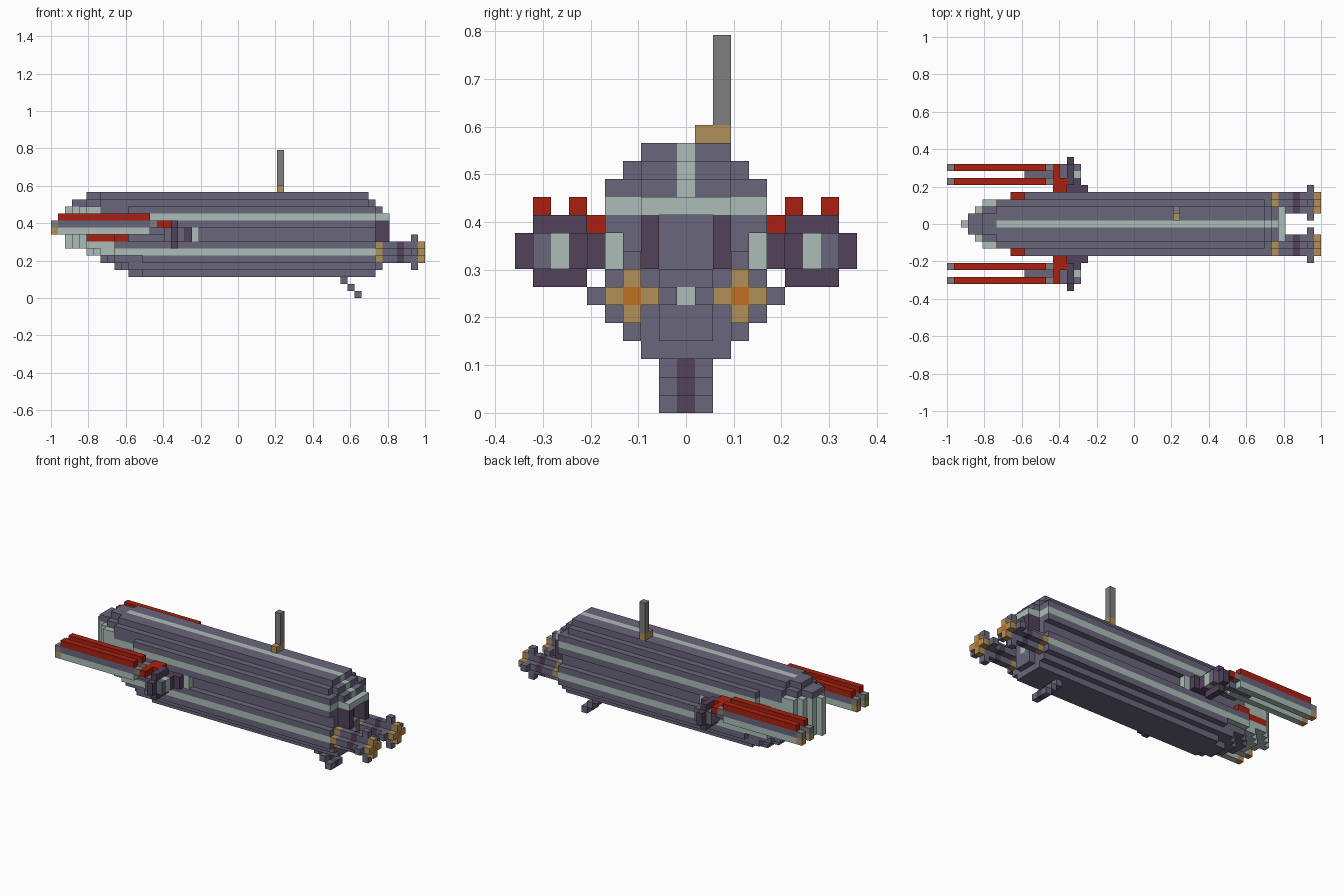
import bpy, bmesh, math

if "Cube" in bpy.data.objects:
    bpy.data.objects.remove(bpy.data.objects["Cube"])

U = 2 / 53          # edge of one cube
SIDES = (-1, 1)

def linear(c):
    c /= 255
    return c / 12.92 if c <= 0.04045 else ((c + 0.055) / 1.055) ** 2.4

COLOURS = {"slate": (106, 102, 124), "mint": (172, 190, 184), "red": (170, 32, 16),
           "plum": (82, 66, 90), "brass": (176, 144, 88), "grey": (126, 126, 126),
           "orange": (192, 112, 32)}
MATS, INDEX = [], {}
for name, rgb in COLOURS.items():
    m = bpy.data.materials.new(name)
    m.diffuse_color = (*[linear(c) for c in rgb], 1)
    m.use_nodes = True
    m.node_tree.nodes["Principled BSDF"].inputs["Base Color"].default_value = m.diffuse_color
    INDEX[name] = len(MATS)
    MATS.append(m)

# Cube face directions, each with two in-plane axes
FACES = [(a, s) for a in range(3) for s in SIDES]

def build(name, cells):
    """Skin a dict {(i, j, k): colour} with flat outer faces."""
    bm = bmesh.new()
    verts = {}

    def vert(p):
        if p not in verts:
            verts[p] = bm.verts.new((-1 + p[0] * U, (p[1] - 0.5) * U, p[2] * U))
        return verts[p]

    for cell, colour in cells.items():
        for a, s in FACES:
            near = list(cell)
            near[a] += s
            if tuple(near) in cells:
                continue
            b, c = (a + 1) % 3, (a + 2) % 3
            loop = []
            for db, dc in ((0, 0), (1, 0), (1, 1), (0, 1)):
                p = list(cell)
                p[a] += s > 0
                p[b] += db
                p[c] += dc
                loop.append(vert(tuple(p)))
            f = bm.faces.new(loop if s > 0 else loop[::-1])
            f.material_index = INDEX[colour]
    # merge coplanar faces of one colour
    bmesh.ops.dissolve_limit(bm, angle_limit=0.01, verts=bm.verts[:], edges=bm.edges[:],
                             delimit={'MATERIAL'})
    me = bpy.data.meshes.new(name)
    bm.to_mesh(me)
    bm.free()
    for m in MATS:
        me.materials.append(m)
    ob = bpy.data.objects.new(name, me)
    bpy.context.collection.objects.link(ob)
    return ob

def box(cells, colour, i, j, k, side=1):
    """Fill inclusive ranges; side mirrors j."""
    for x in range(i[0], i[1] + 1):
        for y in range(j[0], j[1] + 1):
            for z in range(k[0], k[1] + 1):
                cells[(x, y * side, z)] = colour

# Hull: per layer, first and end cell for each distance from the centre line
NOSE = {3: (11, 11, 13), 4: (9, 9, 10, 11), 5: (7, 7, 8, 9, 13), 6: (5, 5, 6, 7, 9),
        7: (2, 3, 4, 5, 9), 8: (2, 3, 4, 5, 9), 9: (2, 3, 4, 5, 11), 10: (2, 3, 4, 5, 11),
        11: (2, 3, 4, 5, 11), 12: (2, 3, 4, 5, 11), 13: (3, 3, 5, 7), 14: (5, 5, 7)}
LOW, BAY = (47, 47, 46, 46, 46), (46, 46, 48, 46, 46)
TAIL = {3: (46, 46, 46), 4: (47, 47, 46, 46), 5: LOW, 6: LOW, 7: LOW, 8: BAY, 9: BAY, 10: BAY,
        11: (48, 48, 48, 46, 46), 12: (47, 47, 47, 46, 46), 13: (46, 46, 46, 45), 14: (45, 45, 45)}

def hull_colour(i, d, k):
    if k == 8 and d >= 3 and 5 <= i <= 10:
        return "red"
    if d == 2 and 8 <= k <= 10 and i >= 46:
        return "plum"
    if k == 11 or (k == 6 and d in (0, 4)):
        return "mint"
    if d == 0 and k >= 12 and i >= 7:
        return "mint"
    if 6 <= k <= 12 and (i < 7 or (k < 12 and i < 9)):
        return "mint"
    return "slate"

hull = {}
for k in NOSE:
    for d, (a, b) in enumerate(zip(NOSE[k], TAIL[k])):
        for i in range(a, b):
            if d == 4 and k in (8, 9) and i >= 11:   # side groove
                continue
            for j in {d, -d}:
                hull[(i, j, k)] = hull_colour(i, d, k)
build("hull", hull)

# Twin engines: plus-shaped shafts with propeller and brass cap
SHAFT = ("brass", "slate", "slate", "plum", "slate", "slate", "brass")
for side, word in zip(SIDES, ("right", "left")):
    eng = {}
    for n, colour in enumerate(SHAFT):
        i, r = 46 + n, 2 if n == 5 else 1
        for d in range(-r, r + 1):
            eng[(i, side * (3 + d), 6)] = colour
            eng[(i, side * 3, 6 + d)] = colour
    eng[(52, side * 3, 6)] = "orange"
    build(word + "_engine", eng)

# Twin-barrel guns
for side, word in zip(SIDES, ("right", "left")):
    for y, pos in ((6, "inner"), (8, "outer")):
        gun = {}
        box(gun, "red", (1, 13), (y, y), (11, 11), side)
        box(gun, "slate", (1, 13), (y, y), (10, 10), side)
        box(gun, "grey", (0, 0), (y, y), (10, 10), side)
        box(gun, "grey", (14, 14), (y, y), (10, 10), side)
        box(gun, "mint", (1, 13), (y, y), (9, 9), side)
        box(gun, "brass", (0, 0), (y, y), (9, 9), side)
        build(f"{word}_{pos}_barrel", gun)

    # Mount plate, bracket and arm to the hull
    mount = {}
    box(mount, "slate", (11, 16), (7, 7), (9, 9), side)
    box(mount, "slate", (16, 16), (7, 8), (8, 9), side)
    box(mount, "red", (15, 15), (6, 8), (10, 10), side)
    box(mount, "red", (15, 16), (5, 6), (10, 10), side)
    box(mount, "plum", (17, 17), (6, 8), (7, 10), side)
    box(mount, "plum", (17, 17), (9, 9), (8, 9), side)
    box(mount, "plum", (17, 19), (5, 5), (8, 9), side)
    box(mount, "plum", (18, 18), (6, 6), (8, 9), side)
    box(mount, "slate", (18, 18), (8, 8), (8, 9), side)
    box(mount, "mint", (18, 18), (7, 7), (8, 9), side)
    box(mount, "mint", (17, 20), (4, 4), (8, 9), side)
    build(word + "_gun_mount", mount)

# Boarding steps under the tail
steps = {}
for n in range(3):
    box(steps, "slate", (41 + n, 41 + n), (-1, 1), (2 - n, 2 - n))
    steps[(41 + n, 0, 2 - n)] = "plum"
build("boarding_steps", steps)

# Antenna mast on its base
base, mast = {}, {}
box(base, "brass", (32, 32), (1, 2), (15, 15))
box(mast, "grey", (32, 32), (2, 2), (16, 20))
build("antenna_base", base)
build("antenna_mast", mast)
